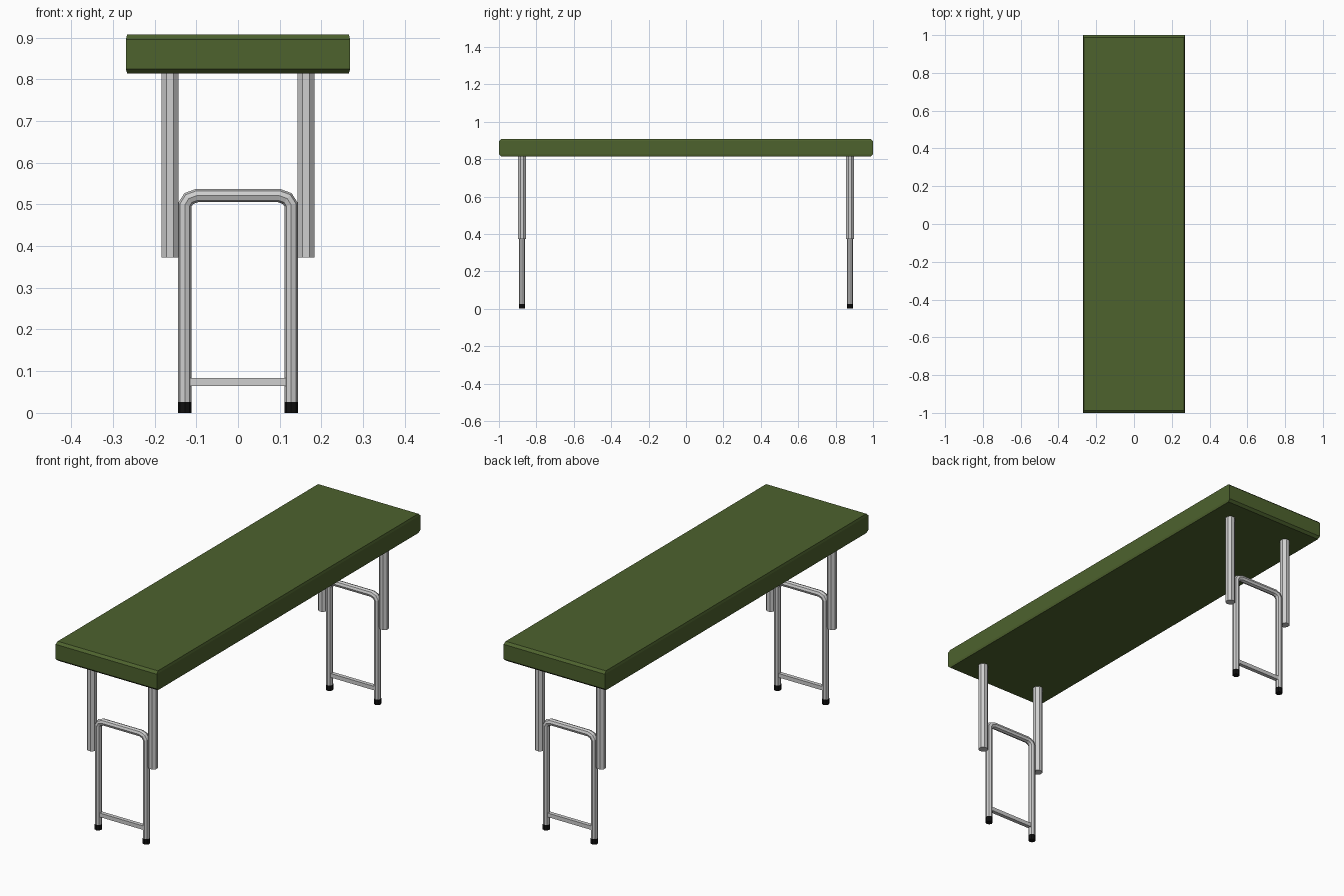
import bpy, bmesh, math
from mathutils import Vector

if "Cube" in bpy.data.objects:
    bpy.data.objects.remove(bpy.data.objects["Cube"])


def material(name, rgb):
    m = bpy.data.materials.new(name)
    m.diffuse_color = (*rgb, 1)
    m.use_nodes = True
    m.node_tree.nodes["Principled BSDF"].inputs["Base Color"].default_value = m.diffuse_color
    return m


GREEN = material("olive green", (0.075, 0.122, 0.027))
STEEL = material("light steel", (0.62, 0.62, 0.62))
BLACK = material("black rubber", (0.005, 0.005, 0.005))


def loft(name, rings, mat, caps=True):
    """Skin a list of equal-length point rings."""
    bm = bmesh.new()
    vs = [[bm.verts.new(p) for p in ring] for ring in rings]
    n = len(rings[0])
    for a, b in zip(vs, vs[1:]):
        for i in range(n):
            j = (i + 1) % n
            bm.faces.new((a[i], a[j], b[j], b[i]))
    if caps:
        bm.faces.new(vs[0][::-1])
        bm.faces.new(vs[-1])
    bmesh.ops.recalc_face_normals(bm, faces=bm.faces)
    me = bpy.data.meshes.new(name)
    bm.to_mesh(me)
    bm.free()
    me.materials.append(mat)
    ob = bpy.data.objects.new(name, me)
    bpy.context.collection.objects.link(ob)
    return ob


def tube(name, path, y, radius, mat, sides=8, turn=0.0, caps=True):
    """Sweep a polygon along an x-z path with mitred bends."""
    pts = [Vector((x, 0, z)) for x, z in path]
    rings = []
    for i, p in enumerate(pts):
        d0 = (p - pts[i - 1]).normalized() if i else None
        d1 = (pts[i + 1] - p).normalized() if i < len(pts) - 1 else None
        d0, d1 = d0 or d1, d1 or d0
        t = (d0 + d1).normalized()
        side = Vector((-t.z, 0, t.x)) / t.dot(d0)
        ring = []
        for k in range(sides):
            a = turn + 2 * math.pi * k / sides
            ring.append(p + side * radius * math.cos(a)
                        + Vector((0, y + radius * math.sin(a), 0)))
        rings.append(ring)
    return loft(name, rings, mat, caps)


# Tabletop slab with chamfered rims
def rect(x, y, z):
    return [(-x, -y, z), (x, -y, z), (x, y, z), (-x, y, z)]


loft("tabletop", [rect(0.266, 0.988, 0.814), rect(0.269, 1.0, 0.825),
                  rect(0.269, 1.0, 0.896), rect(0.266, 0.988, 0.907)], GREEN)

LEG_X, FRAME_X, R = 0.1627, 0.1275, 0.0158
FLAT = math.pi / 8

# One leg set at each end
for end, y in (("front", -0.877), ("back", 0.877)):
    # Upright posts
    for side, s in (("left", -1), ("right", 1)):
        tube(f"{end}_{side}_post", [(s * LEG_X, 0.373), (s * LEG_X, 0.82)],
             y, 0.0205 / math.cos(FLAT), STEEL, turn=FLAT)
        # Rubber foot sleeve
        tube(f"{end}_{side}_foot", [(s * FRAME_X, 0), (s * FRAME_X, 0.026)],
             y, R + 0.0007, BLACK)
    # Bent inner frame
    half = [(FRAME_X, 0.002), (FRAME_X, 0.499), (0.118, 0.514), (0.099, 0.521)]
    tube(f"{end}_inner_frame", [(-x, z) for x, z in half] + half[::-1],
         y, R, STEEL)
    # Square crossbar
    tube(f"{end}_crossbar", [(-FRAME_X, 0.074), (FRAME_X, 0.074)], y,
         0.0095 * math.sqrt(2), STEEL, sides=4, turn=math.pi / 4)
